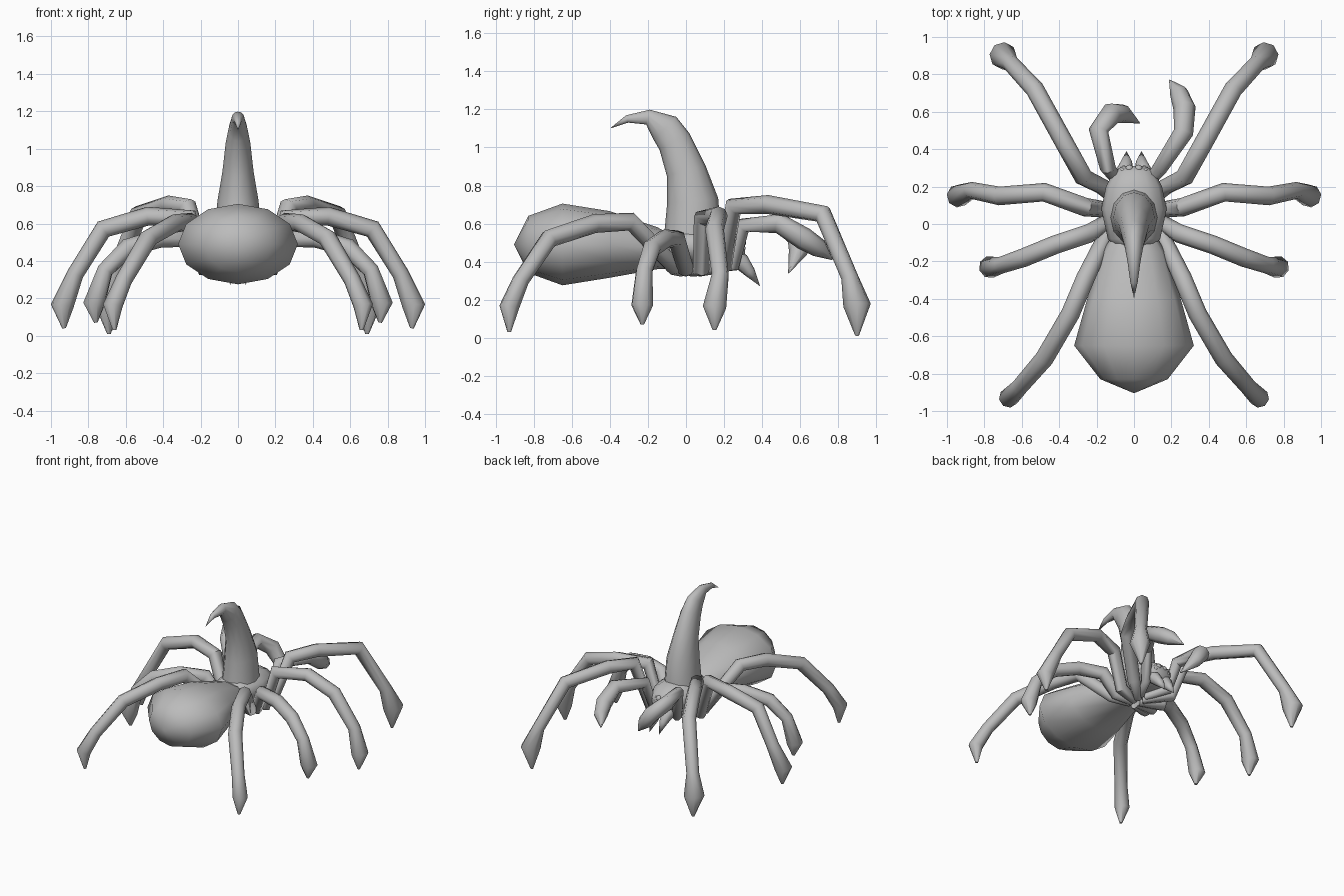
import bpy, bmesh, math
from mathutils import Vector

default_cube = bpy.data.objects.get("Cube")
if default_cube:
    bpy.data.objects.remove(default_cube, do_unlink=True)

# One plain colour for the whole body
shade = (.5, .5, .5, 1)
grey = bpy.data.materials.new("plain grey")
grey.use_nodes = True
grey.diffuse_color = shade
grey.node_tree.nodes["Principled BSDF"].inputs["Base Color"].default_value = shade


def finish(bm, name, mirror=False):
    """Turn the bmesh into a smooth shaded object, mirrored if it is paired."""
    bmesh.ops.recalc_face_normals(bm, faces=bm.faces)
    mesh = bpy.data.meshes.new(name)
    bm.to_mesh(mesh)
    bm.free()
    mesh.materials.append(grey)
    obj = bpy.data.objects.new(name, mesh)
    bpy.context.collection.objects.link(obj)
    bpy.ops.object.select_all(action='DESELECT')
    obj.select_set(True)
    bpy.context.view_layer.objects.active = obj
    bpy.ops.object.shade_smooth_by_angle(angle=math.radians(60))
    if mirror:
        obj.modifiers.new("mirror", 'MIRROR')


def loft(name, path, widths, heights, side, sides=8, axis=None, mirror=False):
    """Skin elliptical rings, given by half widths and half heights, along a path."""
    bm = bmesh.new()
    points = [Vector(p) for p in path]
    last = len(points) - 1
    rings = []
    for i, point in enumerate(points):
        ahead = points[min(i + 1, last)] - point
        behind = point - points[max(i - 1, 0)]
        tangent = Vector(axis) if axis else ahead.normalized() + behind.normalized()
        tangent.normalize()
        across = Vector(side)
        across = (across - tangent * across.dot(tangent)).normalized()
        up = tangent.cross(across)
        ring = []
        for k in range(sides):
            angle = math.tau * k / sides
            offset = across * widths[i] * math.cos(angle) + up * heights[i] * math.sin(angle)
            ring.append(bm.verts.new(point + offset))
        rings.append(ring)
    for ring, following in zip(rings, rings[1:]):
        for k in range(sides):
            n = (k + 1) % sides
            bm.faces.new((ring[k], ring[n], following[n], following[k]))
    bm.faces.new(rings[0])
    bm.faces.new(rings[-1])
    bmesh.ops.remove_doubles(bm, verts=bm.verts, dist=.002)
    finish(bm, name, mirror)


def along_spine(*pairs):
    """Path on the centre plane from pairs of y and z."""
    return [(0, y, z) for y, z in pairs]


X = Vector((1, 0, 0))
Y = Vector((0, 1, 0))

# Abdomen and thorax
loft("abdomen",
     along_spine((-.905, .49), (-.83, .49), (-.65, .49), (-.4, .49), (-.15, .47), (0, .43)),
     widths=[0, .18, .32, .25, .17, .08],
     heights=[0, .15, .215, .175, .11, .07],
     side=X, sides=12, axis=Y)
loft("thorax",
     along_spine((-.13, .48), (-.08, .48), (.08, .48), (.2, .48), (.28, .47), (.31, .46)),
     widths=[.09, .14, .175, .15, .11, .06],
     heights=[.07, .1, .1, .1, .07, .04],
     side=X, sides=12, axis=Y)

# Curved horn on the back
loft("horn",
     along_spine((.035, .54), (.035, .72), (0, .88), (-.06, 1.03),
                 (-.11, 1.1), (-.2, 1.16), (-.31, 1.15), (-.4, 1.1)),
     widths=[.125, .11, .083, .066, .052, .035, .02, 0],
     heights=[.15, .135, .105, .09, .085, .04, .02, 0],
     side=X, sides=12)

# Legs: path from the hip through the knee to the foot, with the toe below it
legs = {
    "head_end_leg": (.073, .16, [
        (.17, .2, .38), (.27, .25, .69), (.37, .43, .7),
        (.53, .72, .65), (.66, .86, .32), (.7, .9, .17)]),
    "upper_middle_leg": (.062, .12, [
        (.18, .08, .36), (.26, .09, .63), (.48, .17, .64),
        (.72, .15, .57), (.87, .18, .33), (.94, .15, .16)]),
    "lower_middle_leg": (.06, .1, [
        (.16, 0, .36), (.24, -.05, .52), (.42, -.11, .52),
        (.59, -.18, .47), (.71, -.22, .35), (.77, -.23, .17)]),
    "abdomen_end_leg": (.053, .13, [
        (.15, -.06, .37), (.26, -.29, .61), (.34, -.48, .6),
        (.48, -.72, .52), (.61, -.87, .3), (.67, -.93, .16)]),
}
for name, (foot_radius, toe_length, path) in legs.items():
    hip, foot = Vector(path[0]), Vector(path[-1])
    root = Vector((.02, hip.y / 3, .35))
    toe = foot - Vector((.01, 0, toe_length))
    radii = [.03, .045, .05, .05, .05, .045, foot_radius, .01]
    reach = foot - root
    loft(name, [root, *path, toe], radii, radii,
         side=(-reach.y, reach.x, 0), mirror=True)

# Feelers: alike at the base, each curled its own way at the end
curls = {
    "left_feeler": (1, [(.265, .49, .6), (.27, .62, .52), (.24, .7, .47), (.19, .77, .41)]),
    "right_feeler": (-1, [(-.19, .5, .6), (-.12, .59, .53), (-.06, .59, .45), (.03, .54, .34)]),
}
for name, (hand, curl) in curls.items():
    base = [(.02 * hand, .1, .36), (.1 * hand, .25, .38), (.14 * hand, .3, .59)]
    radii = [.025, .035, .043, .053, .06, .05, .003]
    loft(name, base + curl, radii, radii, side=X)

# Fangs
fang_radii = [.04, .045, .03, 0]
loft("fangs", [(.05, .22, .45), (.05, .29, .4), (.04, .335, .345), (.04, .39, .27)],
     fang_radii, fang_radii, side=X, mirror=True)

# Eyes clustered on the brow, the inner pair larger
bm = bmesh.new()
for x, y, z, radius in [(.025, .295, .5, .022), (.06, .285, .5, .014),
                        (.085, .28, .485, .014), (.055, .3, .47, .014)]:
    eye = bmesh.ops.create_uvsphere(bm, u_segments=8, v_segments=6, radius=radius)
    bmesh.ops.translate(bm, verts=eye["verts"], vec=(x, y, z))
finish(bm, "eyes", mirror=True)
